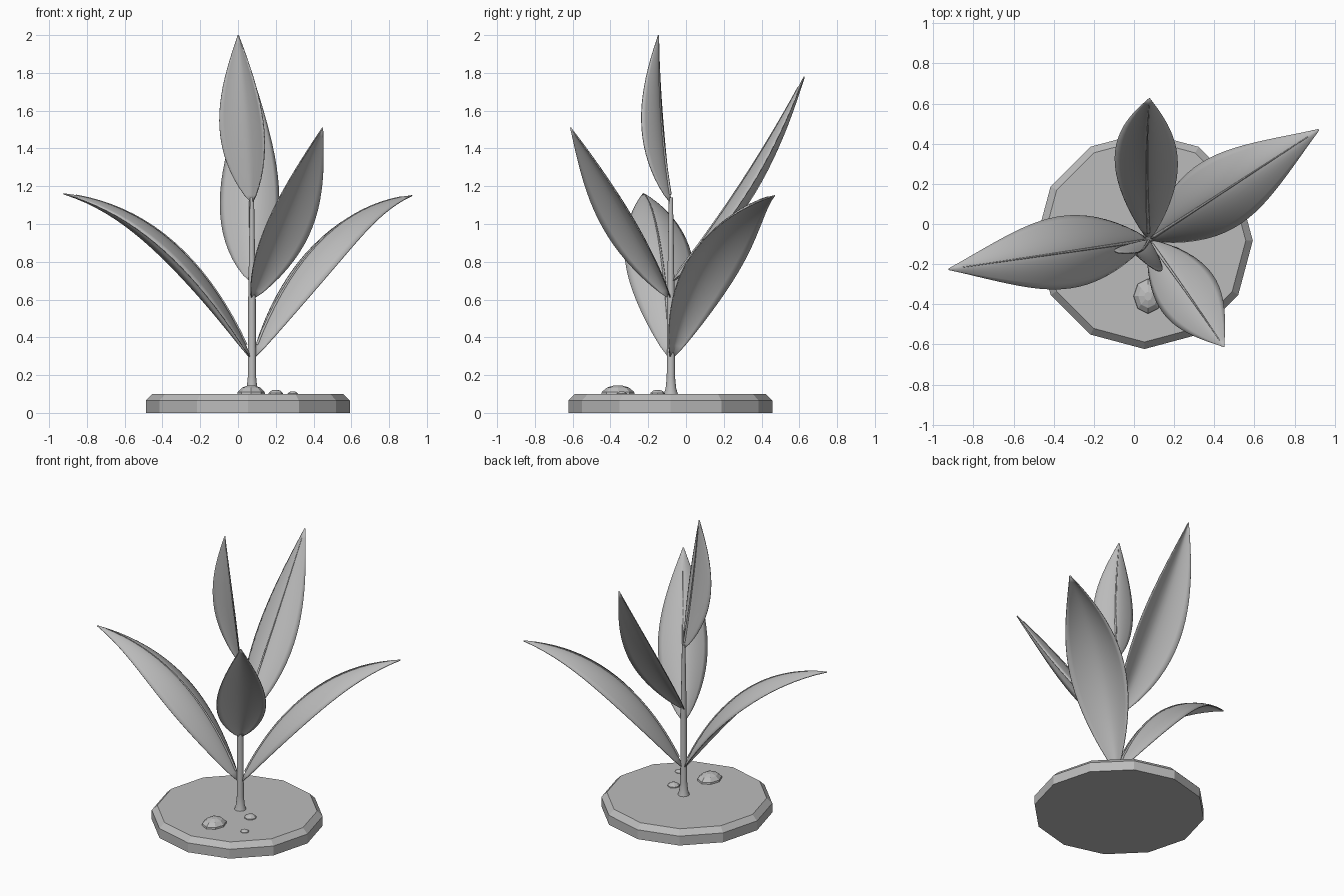
import bpy
import math
from mathutils import Vector

default_cube = bpy.data.objects.get("Cube")
if default_cube:
    bpy.data.objects.remove(default_cube, do_unlink=True)

grey = bpy.data.materials.new("plain grey")
grey.use_nodes = True
grey.diffuse_color = (0.5, 0.5, 0.5, 1)
grey.node_tree.nodes["Principled BSDF"].inputs["Base Color"].default_value = (0.5, 0.5, 0.5, 1)

STEM = Vector((0.074, -0.08, 0))


def make_object(name, verts, faces, smooth_angle=None):
    mesh = bpy.data.meshes.new(name)
    mesh.from_pydata(verts, [], faces)
    mesh.update()
    mesh.materials.append(grey)
    obj = bpy.data.objects.new(name, mesh)
    bpy.context.collection.objects.link(obj)
    if smooth_angle:
        bpy.ops.object.select_all(action="DESELECT")
        obj.select_set(True)
        bpy.context.view_layer.objects.active = obj
        bpy.ops.object.shade_smooth_by_angle(angle=math.radians(smooth_angle))
    return obj


def lathe(name, centre, profile, sides, smooth_angle=None):
    """Closed solid of revolution from (radius, height) rings."""
    verts, faces = [], []
    for radius, z in profile:
        for i in range(sides):
            a = math.tau * i / sides
            verts.append((centre[0] + radius * math.cos(a), centre[1] + radius * math.sin(a), z))
    for r in range(len(profile) - 1):
        for i in range(sides):
            j = (i + 1) % sides
            faces.append((r * sides + i, r * sides + j, (r + 1) * sides + j, (r + 1) * sides + i))
    faces.append(tuple(reversed(range(sides))))
    faces.append(tuple(range(len(verts) - sides, len(verts))))
    return make_object(name, verts, faces, smooth_angle)


def midrib(name, points):
    """Thin raised vein that narrows towards the tip."""
    curve = bpy.data.curves.new(name, "CURVE")
    curve.dimensions = "3D"
    curve.bevel_depth = 0.008
    curve.bevel_resolution = 1
    spline = curve.splines.new("POLY")
    spline.points.add(len(points) - 1)
    for i, p in enumerate(points):
        spline.points[i].co = (*p, 1)
        spline.points[i].radius = 1 - 0.8 * i / len(points)
    curve.materials.append(grey)
    bpy.context.collection.objects.link(bpy.data.objects.new(name, curve))


def leaf(name, yaw, start, bend, tip, half_width, roll=0, sway=0):
    """Arched blade swept along a curved midrib; points are (outward, height)."""
    rows, columns = 20, 12
    p0, p1, p2 = Vector(start), Vector(bend), Vector(tip)
    a = math.radians(yaw)
    outward = Vector((math.cos(a), math.sin(a), 0))
    across = Vector((-math.sin(a), math.cos(a), 0))
    verts, faces, vein = [], [], []
    for r in range(rows + 1):
        t = r / rows
        p = p0 * (1 - t) ** 2 + p1 * 2 * t * (1 - t) + p2 * t * t
        d = ((p1 - p0) * (1 - t) + (p2 - p1) * t).normalized()
        middle = STEM + outward * p.x + across * (sway * t * t) + Vector((0, 0, p.y))
        up = outward * -d.y + Vector((0, 0, d.x))
        w = half_width * max(math.sin(math.pi * t ** 0.85), 0.01) ** 0.95
        for c in range(columns + 1):
            u = 2 * c / columns - 1
            drop = 0.45 * abs(u) ** 1.7 + math.tan(math.radians(roll)) * u
            verts.append(middle + across * (u * w) - up * (drop * w))
        vein.append(middle + up * 0.004)
    n = columns + 1
    for r in range(rows):
        for c in range(columns):
            k = r * n + c
            faces.append((k, k + n, k + n + 1, k + 1))
    obj = make_object(name, verts, faces, 50)
    thickness = obj.modifiers.new("thickness", "SOLIDIFY")
    thickness.thickness = 0.006
    thickness.offset = 0
    midrib(name + "_midrib", vein[1:-1])


def stone(name, x, y, width, depth, height):
    """Faceted half-buried pebble."""
    rings = [(1, -0.3), (0.95, 0.25), (0.65, 0.75), (0.25, 1)]
    obj = lathe(name, (0, 0), rings, 8)
    obj.scale = (width, depth, height)
    obj.location = (x, y, 0.1)


# Chamfered twelve-sided ground disc
lathe("ground_disc", (0.052, -0.083), [(0.54, 0), (0.54, 0.065), (0.505, 0.1)], 12)

# Stem with a flared foot
lathe("stem", STEM, [(0.04, 0.09), (0.028, 0.13), (0.022, 0.19), (0.02, 0.6), (0.011, 1.14)], 12, 40)

# Leaves, lowest pair first
leaf("lower_left_leaf", 33, (0, 0.28), (0.34, 1.08), (1.01, 1.15), 0.18)
leaf("lower_right_leaf", 188.3, (0, 0.28), (0.34, 1.08), (1.008, 1.16), 0.18)
leaf("front_leaf", -53.5, (0, 0.6), (0.29, 1.08), (0.65, 1.51), 0.155, sway=-0.015)
leaf("back_leaf", 93, (0, 0.69), (0.4, 1.2), (0.705, 1.78), 0.155, roll=9, sway=-0.04)
leaf("top_leaf", -114, (0, 1.11), (0.08, 1.55), (0.09, 2.0), 0.128, sway=-0.04)

# Pebbles on the ground
stone("large_pebble", 0.07, -0.36, 0.075, 0.09, 0.045)
stone("medium_pebble", 0.2, -0.15, 0.04, 0.04, 0.022)
stone("small_pebble", 0.29, -0.34, 0.028, 0.028, 0.014)
